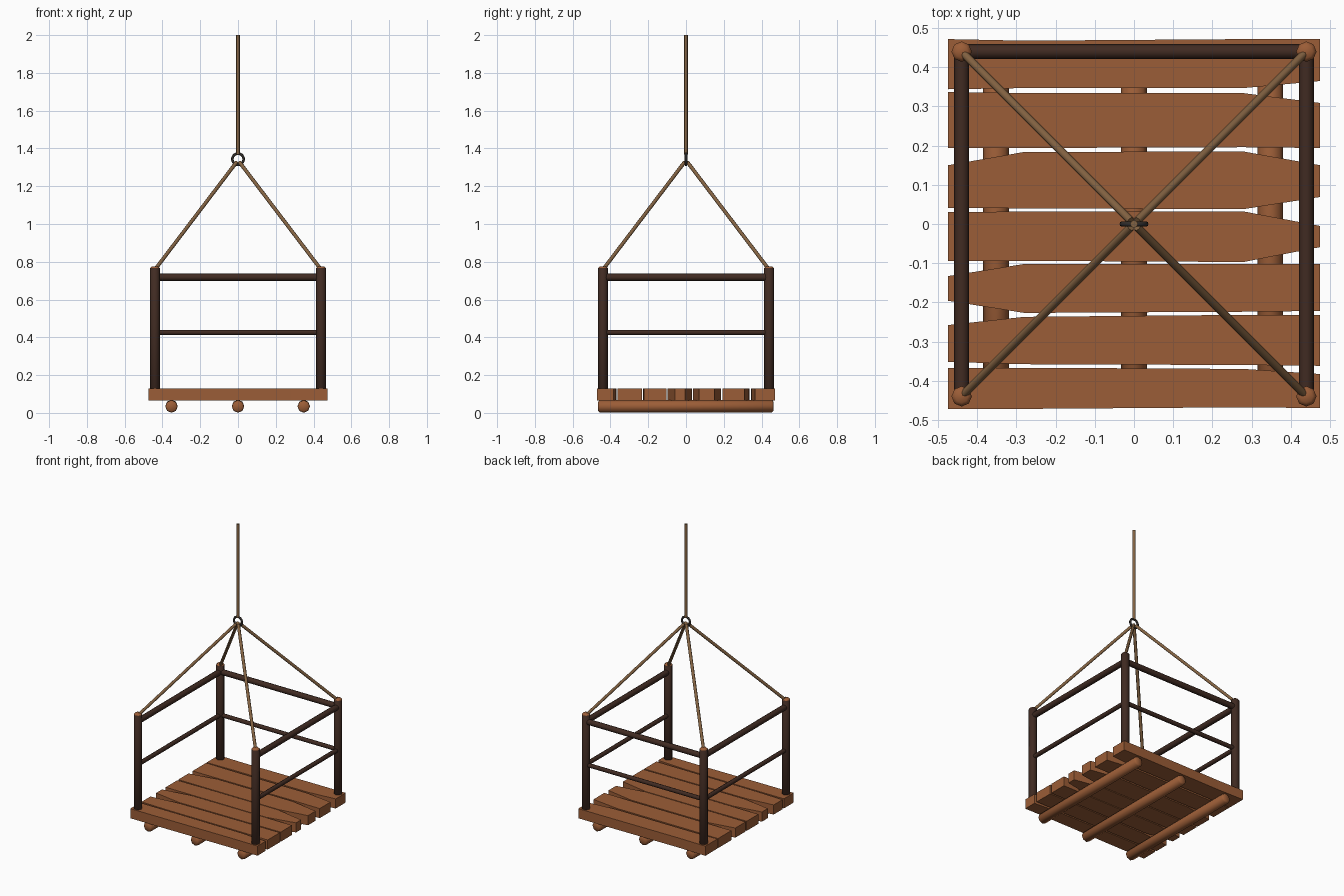
import bpy, bmesh, math
from mathutils import Vector

if "Cube" in bpy.data.objects:
    bpy.data.objects.remove(bpy.data.objects["Cube"], do_unlink=True)


def material(name, rgb):
    m = bpy.data.materials.new(name)
    m.use_nodes = True
    m.diffuse_color = (*rgb, 1)
    node = m.node_tree.nodes["Principled BSDF"]
    node.inputs["Base Color"].default_value = (*rgb, 1)
    node.inputs["Roughness"].default_value = 0.8
    return m


wood = material("plank wood", (0.33, 0.11, 0.038))
bark = material("dark bark", (0.052, 0.024, 0.016))
rope = material("rope tan", (0.23, 0.125, 0.055))
iron = material("dark iron", (0.03, 0.025, 0.022))


def finish(name, bm, mats, smooth=True):
    bmesh.ops.recalc_face_normals(bm, faces=bm.faces)
    mesh = bpy.data.meshes.new(name)
    bm.to_mesh(mesh)
    bm.free()
    for m in mats:
        mesh.materials.append(m)
    ob = bpy.data.objects.new(name, mesh)
    bpy.context.collection.objects.link(ob)
    if smooth:
        bpy.ops.object.select_all(action='DESELECT')
        ob.select_set(True)
        bpy.context.view_layer.objects.active = ob
        bpy.ops.object.shade_smooth_by_angle(angle=math.radians(50))
    return ob


def pole(name, start, end, radius, mats, sides=8, bevel=0.0):
    """Round bar between two points; a second material colours its ends."""
    a, b = Vector(start), Vector(end)
    axis = b - a
    bm = bmesh.new()
    bmesh.ops.create_cone(bm, cap_ends=True, segments=sides, radius1=radius,
                          radius2=radius, depth=axis.length)
    if bevel:
        rims = [e for e in bm.edges if abs(e.verts[0].co.z - e.verts[1].co.z) < 1e-5]
        bmesh.ops.bevel(bm, geom=rims, offset=bevel, segments=1, affect='EDGES')
    bm.normal_update()
    if len(mats) > 1:
        for f in bm.faces:
            f.material_index = int(abs(f.normal.z) > 0.3)
    turn = Vector((0, 0, 1)).rotation_difference(axis.normalized())
    for v in bm.verts:
        v.co = turn @ v.co + (a + b) / 2
    return finish(name, bm, mats)


# Deck planks: upper and lower edge heights at four stations along x
STATIONS = (-0.475, -0.28, 0.28, 0.475)
PLANKS = [
    ((.472, .468, .472, .472), (.344, .347, .347, .365)),
    ((.337, .334, .334, .309), (.194, .194, .196, .194)),
    ((.15, .184, .185, .15), (.041, .04, .038, .069)),
    ((.03, .032, .032, -.005), (-.094, -.094, -.097, -.059)),
    ((-.133, -.102, -.102, -.102), (-.196, -.227, -.224, -.222)),
    ((-.258, -.237, -.232, -.232), (-.352, -.358, -.36, -.362)),
    ((-.367, -.367, -.37, -.383), (-.472, -.472, -.468, -.47)),
]
for i, (upper, lower) in enumerate(PLANKS):
    bm = bmesh.new()
    outline = list(zip(STATIONS, lower)) + list(zip(STATIONS, upper))[::-1]
    face = bm.faces.new([bm.verts.new((x, y, 0.065)) for x, y in outline])
    ext = bmesh.ops.extrude_face_region(bm, geom=[face], use_keep_orig=True)
    for v in ext["geom"]:
        if isinstance(v, bmesh.types.BMVert):
            v.co.z = 0.13
    finish(f"deck_plank_{i + 1}", bm, [wood], smooth=False)

# Round joists under the deck
for side, x in (("right", -0.352), ("middle", 0), ("left", 0.348)):
    pole(f"joist_{side}", (x, -0.465, 0.034), (x, 0.463, 0.036), 0.033, [wood],
         bevel=0.008)

# Corner posts with bare cut tops, and the slings rising from them
P = 0.44
for sx, xn in ((-1, "right"), (1, "left")):
    for sy, yn in ((-1, "front"), (1, "back")):
        pole(f"post_{yn}_{xn}", (sx * P, sy * P, 0.1), (sx * P, sy * P, 0.775),
             0.026, [bark, wood], bevel=0.009)
        pole(f"sling_{yn}_{xn}", (sx * 0.437, sy * 0.437, 0.762),
             (sx * 0.008, sy * 0.008, 1.327), 0.01, [rope])

# Rails on the two sides and the back; the front is open
for level, z, r in (("upper", 0.718, 0.019), ("lower", 0.426, 0.014)):
    pole(f"{level}_rail_right", (-P, -P, z), (-P, P, z), r, [bark])
    pole(f"{level}_rail_left", (P, -P, z), (P, P, z), r, [bark])
    pole(f"{level}_rail_back", (-P, P, z), (P, P, z), r, [bark])

# Hoist ring and hanging rope
bpy.ops.mesh.primitive_torus_add(major_radius=0.03, minor_radius=0.007,
                                 major_segments=20, minor_segments=8,
                                 location=(0, 0, 1.343),
                                 rotation=(math.pi / 2, 0, 0))
ring = bpy.context.object
ring.name = "hoist_ring"
ring.data.materials.append(iron)
bpy.ops.object.shade_smooth_by_angle(angle=math.radians(60))
pole("hoist_rope", (0, 0, 1.368), (0, 0, 2.0), 0.01, [rope])
